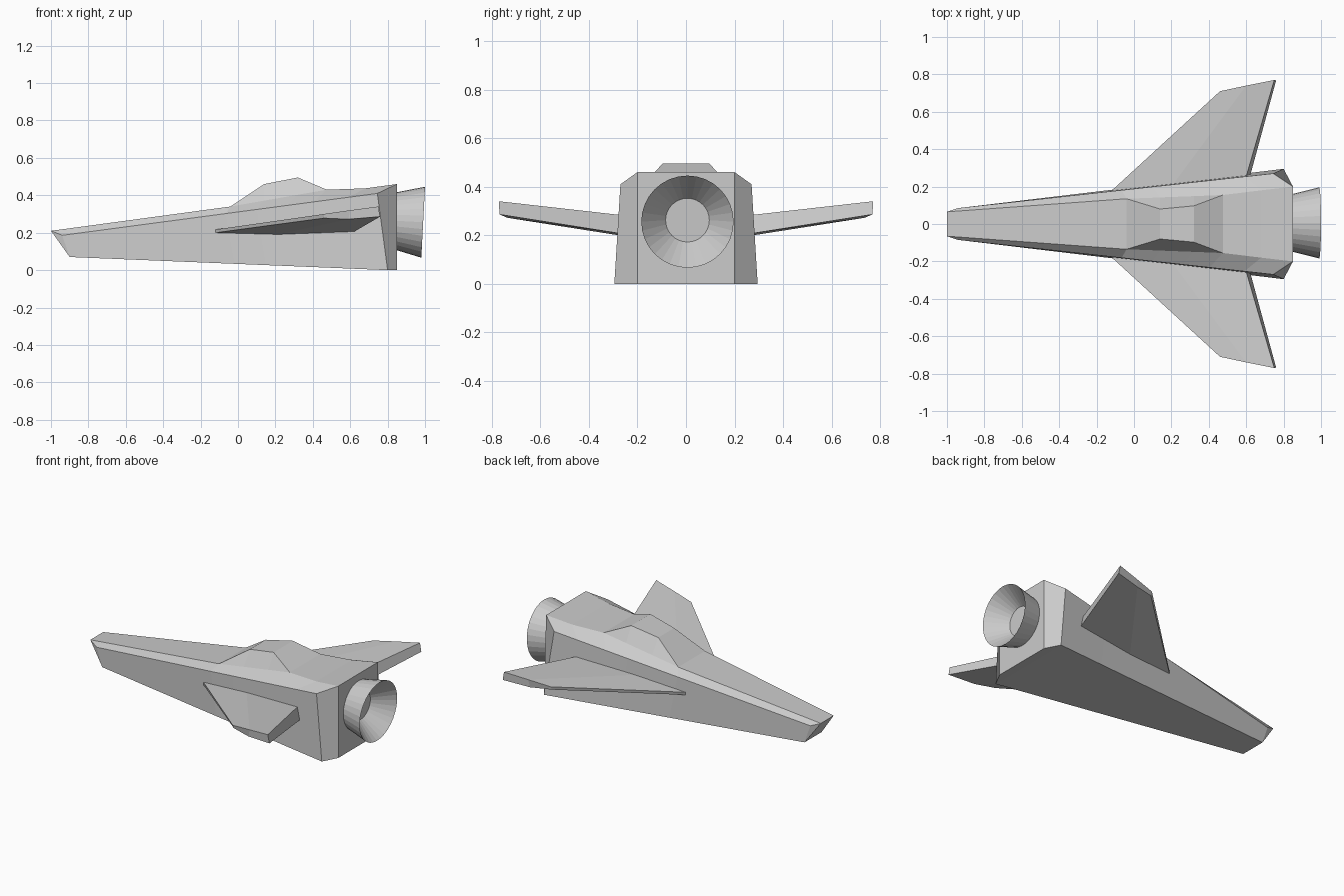
import bpy, bmesh, math
from mathutils import Vector

if "Cube" in bpy.data.objects:
    bpy.data.objects.remove(bpy.data.objects["Cube"])


def finish(bm, name):
    bmesh.ops.remove_doubles(bm, verts=bm.verts, dist=0.0005)
    bmesh.ops.recalc_face_normals(bm, faces=bm.faces)
    mesh = bpy.data.meshes.new(name)
    bm.to_mesh(mesh)
    bm.free()
    obj = bpy.data.objects.new(name, mesh)
    bpy.context.collection.objects.link(obj)
    return obj


def face(bm, points):
    # skip repeated corners so pinched quads become triangles
    unique = []
    for p in map(Vector, points):
        if all((p - q).length > 0.0005 for q in unique):
            unique.append(p)
    if len(unique) > 2:
        bm.faces.new([bm.verts.new(p) for p in unique])


def flip(p):
    return (p[0], -p[1], p[2])


# Hull: half outline rows from roof edge to belly, mirrored while lofting
roof = [(-1, .065, .21), (-.04, .135, .34), (.14, .08, .46), (.32, .097, .495),
        (.475, .155, .43), (.68, .18, .437), (.85, .2, .46)]
shoulder_ends = Vector((-.94, .085, .186)), Vector((.745, .27, .41))
belly_ends = Vector((-.9, .087, .07)), Vector((.8, .295, 0))
rows = []
for p in roof:
    t = (p[0] + 1) / 1.85
    base = Vector(p)
    if 0 < p[0] < .4:  # canopy sides drop to the straight roof edge
        base = Vector(roof[1]).lerp(Vector(roof[4]), (p[0] + .04) / .515)
    rows.append([Vector(p), base, shoulder_ends[0].lerp(shoulder_ends[1], t),
                 belly_ends[0].lerp(belly_ends[1], t)])

bm = bmesh.new()
for a, b in zip(rows, rows[1:]):
    face(bm, [a[0], b[0], flip(b[0]), flip(a[0])])
    face(bm, [a[3], b[3], flip(b[3]), flip(a[3])])
    for i in range(3):
        quad = [a[i], b[i], b[i + 1], a[i + 1]]
        face(bm, quad)
        face(bm, [flip(p) for p in quad])

# Nose and tail closing faces
nose, tail = rows[0], rows[-1]
heel = (.85, .2, 0)
face(bm, [nose[0], nose[3], flip(nose[3]), flip(nose[0])])
face(bm, [tail[0], heel, flip(heel), flip(tail[0])])
face(bm, [tail[3], heel, flip(heel), flip(tail[3])])
for patch in ([nose[0], nose[2], nose[3]], [tail[0], tail[2], tail[3], heel]):
    face(bm, patch)
    face(bm, [flip(p) for p in patch])
finish(bm, "hull")


# Wings: chordwise stations of root/tip, upper and lower
stations = [  # root top, tip top, tip bottom, root bottom
    [(-.12, .178, .217), (.46, .71, .30), (.46, .70, .278), (-.12, .178, .2)],
    [(.2, .2, .252), (.6, .74, .32), (.59, .735, .272), (.2, .2, .188)],
    [(.6, .255, .282), (.75, .77, .34), (.76, .768, .286), (.62, .255, .205)]]
for side, name in ((1, "left_wing"), (-1, "right_wing")):
    bm = bmesh.new()
    pts = [[(x, y * side, z) for x, y, z in s] for s in stations]
    for a, b in zip(pts, pts[1:]):
        for i in range(4):
            j = (i + 1) % 4
            face(bm, [a[i], b[i], b[j], a[j]])
    face(bm, pts[0])
    face(bm, pts[-1])
    finish(bm, name)

# Engine bell: outer skin, rim, inner cone and throat disc, tilted slightly down
profile = [(-.16, .15), (0, .19), (-.12, .09), (-.12, 0)]
count = 32
bm = bmesh.new()
for k in range(count):
    angles = [2 * math.pi * (k + d) / count for d in (0, 1)]
    for (x0, r0), (x1, r1) in zip(profile, profile[1:]):
        a, b = [(math.cos(g), math.sin(g)) for g in angles]
        face(bm, [(x0, r0 * a[0], r0 * a[1]), (x1, r1 * a[0], r1 * a[1]),
                  (x1, r1 * b[0], r1 * b[1]), (x0, r0 * b[0], r0 * b[1])])
engine = finish(bm, "engine_bell")
engine.location = (.99, .006, .256)
engine.rotation_euler = (0, math.radians(3), 0)
